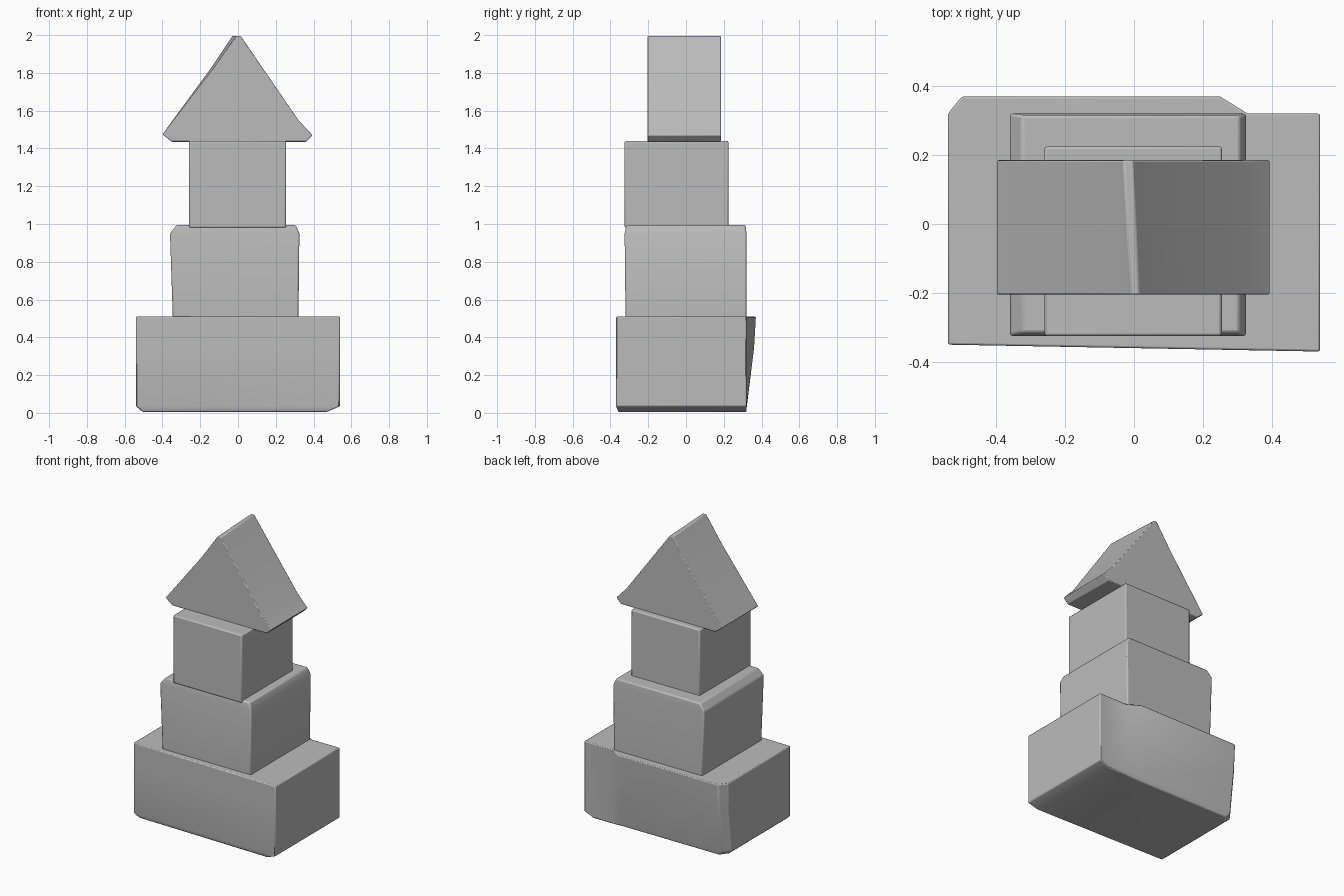
import bpy
import bmesh
from math import radians

cube = bpy.data.objects.get("Cube")
if cube:
    bpy.data.objects.remove(cube, do_unlink=True)

grey = bpy.data.materials.new("plain grey")
grey.use_nodes = True
colour = (0.5, 0.5, 0.5, 1)
grey.diffuse_color = colour
grey.node_tree.nodes["Principled BSDF"].inputs["Base Color"].default_value = colour


def loft(name, rings, bevel):
    """Skin a stack of matching rings, cap both ends and soften the edges."""
    bm = bmesh.new()
    loops = [[bm.verts.new(p) for p in ring] for ring in rings]
    n = len(loops[0])
    for a, b in zip(loops, loops[1:]):
        for i in range(n):
            j = (i + 1) % n
            bm.faces.new((a[i], a[j], b[j], b[i]))
    bm.faces.new(loops[0][::-1])
    bm.faces.new(loops[-1])
    bmesh.ops.recalc_face_normals(bm, faces=bm.faces)
    mesh = bpy.data.meshes.new(name)
    bm.to_mesh(mesh)
    bm.free()
    mesh.materials.append(grey)
    obj = bpy.data.objects.new(name, mesh)
    bpy.context.collection.objects.link(obj)
    mod = obj.modifiers.new("soft edges", "BEVEL")
    mod.width = bevel
    mod.segments = 2
    mod.angle_limit = radians(35)
    bpy.ops.object.select_all(action="DESELECT")
    obj.select_set(True)
    bpy.context.view_layer.objects.active = obj
    bpy.ops.object.shade_smooth_by_angle(angle=radians(30))
    return obj


def rectangle(x0, x1, y0, y1, z):
    return [(x0, y0, z), (x1, y0, z), (x1, y1, z), (x0, y1, z)]


def base_ring(z, back, inset=0.0):
    """Plan of the base, whose back swells out over most of its width."""
    left, right = -0.54 + inset, 0.54 - 2 * inset
    front = -0.37 + inset / 3
    return [(left, front + 0.02, z), (right, front, z), (right, 0.32, z),
            (0.33, 0.32, z), (0.25, back, z),
            (left + 0.04, back, z), (left, back - 0.05, z)]


# Wide base with the swollen back
loft("base_block", [base_ring(0.005, 0.315, 0.035), base_ring(0.035, 0.322),
                    base_ring(0.34, 0.36), base_ring(0.51, 0.37)], 0.006)

# Middle block, leaning out a little on one side, with worn top ends
loft("middle_block", [rectangle(-0.345, 0.32, -0.32, 0.32, 0.50),
                      rectangle(-0.36, 0.325, -0.325, 0.32, 0.95),
                      rectangle(-0.325, 0.305, -0.315, 0.315, 0.995)], 0.008)

# Upper block
loft("upper_block", [rectangle(-0.26, 0.255, -0.325, 0.225, 0.98),
                     rectangle(-0.26, 0.255, -0.325, 0.225, 1.44)], 0.008)


# Gable roof, whose ridge runs slightly askew
def gable(y, ridge, shoulder):
    profile = [(-0.35, 1.435), (0.36, 1.435), (0.395, 1.47), (0.32, 1.55),
               (ridge + 0.015, 1.995), (ridge - 0.01, 1.995),
               (shoulder, 1.83), (-0.4, 1.475)]
    return [(x, y, z) for x, z in profile]


loft("gable_roof", [gable(-0.205, 0.0, -0.125), gable(0.185, -0.02, -0.14)], 0.005)
